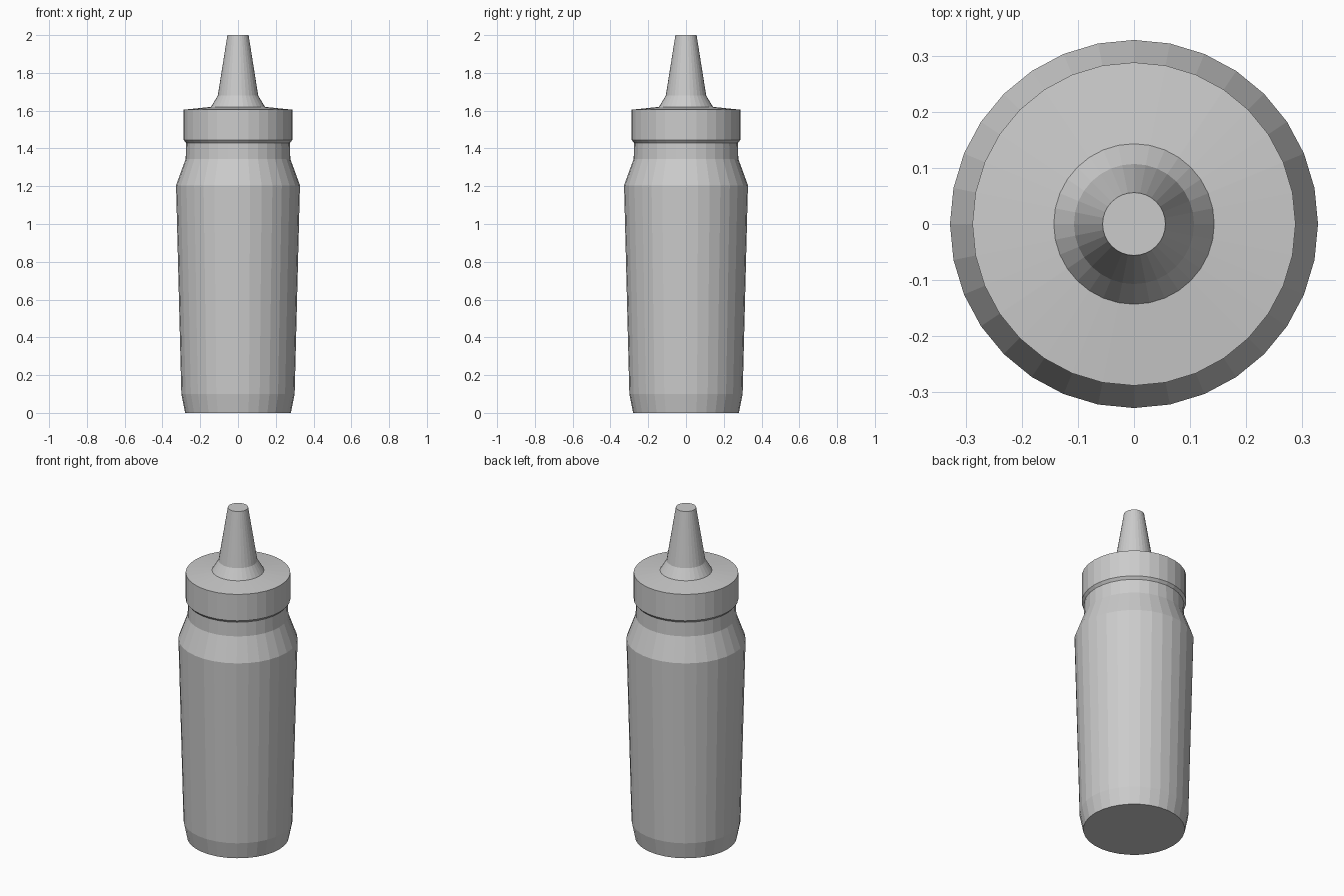
import bpy, bmesh
from math import cos, sin, tau

if "Cube" in bpy.data.objects:
    bpy.data.objects.remove(bpy.data.objects["Cube"])

SIDES = 32


def lathe(name, profile, cap_bottom=False, cap_top=False):
    """Revolve (radius, z) points around the z axis with flat facets."""
    bm = bmesh.new()
    rings = [[bm.verts.new((r * cos(tau * i / SIDES), r * sin(tau * i / SIDES), z))
              for i in range(SIDES)] for r, z in profile]
    for low, high in zip(rings, rings[1:]):
        for i in range(SIDES):
            j = (i + 1) % SIDES
            bm.faces.new((low[i], low[j], high[j], high[i]))
    if cap_bottom:
        bm.faces.new(rings[0][::-1])
    if cap_top:
        bm.faces.new(rings[-1])
    mesh = bpy.data.meshes.new(name)
    bm.to_mesh(mesh)
    bm.free()
    obj = bpy.data.objects.new(name, mesh)
    bpy.context.collection.objects.link(obj)
    return obj


# Bottle: tapered foot, widening body, shoulder and neck
lathe("bottle_body", [(0.28, 0), (0.30, 0.10), (0.328, 1.205),
                      (0.277, 1.345), (0.275, 1.43)], cap_bottom=True)

# Screw lid: small lower chamfer, straight rim, slightly raised top
lathe("lid", [(0.275, 1.43), (0.288, 1.445), (0.288, 1.605), (0.143, 1.62)])

# Nozzle: flared base and long tapered spout
lathe("nozzle", [(0.143, 1.62), (0.107, 1.68), (0.056, 2.0)], cap_top=True)
